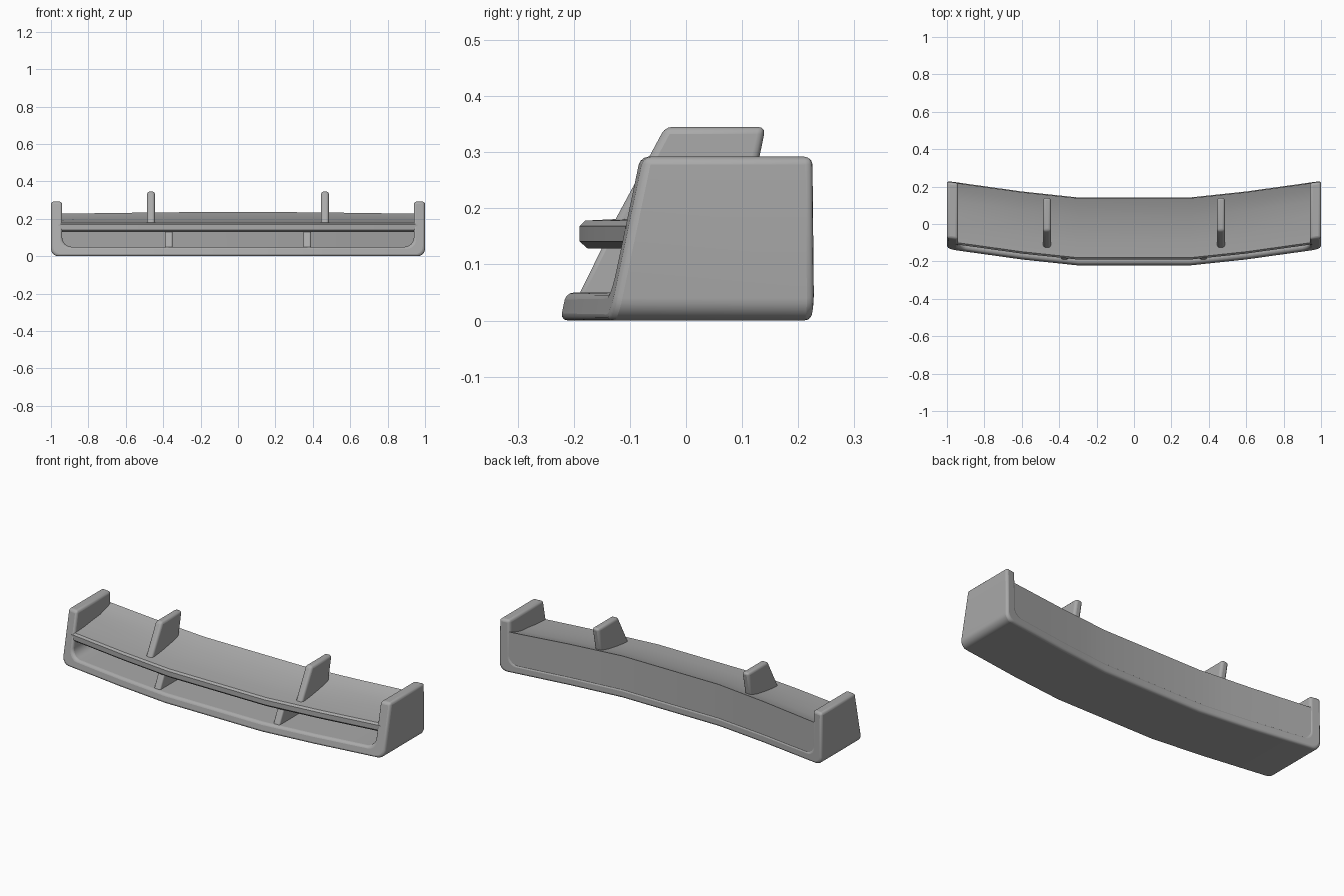
import bpy, bmesh, math
from mathutils import Vector

cube = bpy.data.objects.get("Cube")
if cube:
    bpy.data.objects.remove(cube)

grey = bpy.data.materials.new("plain grey")
grey.use_nodes = True
grey.diffuse_color = (0.4, 0.4, 0.4, 1)
bsdf = grey.node_tree.nodes["Principled BSDF"]
bsdf.inputs["Base Color"].default_value = grey.diffuse_color
bsdf.inputs["Roughness"].default_value = 0.6


def sweep_back(x):
    """How far the bowed plan has moved rearward at x."""
    stops = [(0, 0), (0.3, 0), (0.6, 0.032), (0.8, 0.06), (1, 0.088)]
    for (x0, y0), (x1, y1) in zip(stops, stops[1:]):
        if abs(x) <= x1:
            return y0 + (y1 - y0) * (abs(x) - x0) / (x1 - x0)
    return stops[-1][1]


def loft(name, rings, bevel, segments=3):
    """Skin a list of equal closed rings, cap both ends, round the edges."""
    bm = bmesh.new()
    loops = [[bm.verts.new(p) for p in ring] for ring in rings]
    n = len(loops[0])
    for a, b in zip(loops, loops[1:]):
        for i in range(n):
            j = (i + 1) % n
            bm.faces.new((a[i], a[j], b[j], b[i]))
    bm.faces.new(loops[0])
    bm.faces.new(loops[-1])
    bmesh.ops.recalc_face_normals(bm, faces=bm.faces)
    mesh = bpy.data.meshes.new(name)
    bm.to_mesh(mesh)
    bm.free()
    mesh.materials.append(grey)
    obj = bpy.data.objects.new(name, mesh)
    bpy.context.collection.objects.link(obj)
    bpy.ops.object.select_all(action='DESELECT')
    obj.select_set(True)
    bpy.context.view_layer.objects.active = obj
    if bevel:
        mod = obj.modifiers.new("rounded edges", 'BEVEL')
        mod.width = bevel
        mod.segments = segments
        mod.limit_method = 'ANGLE'
        mod.angle_limit = math.radians(40)
    bpy.ops.object.shade_smooth_by_angle(angle=math.radians(35))
    return obj


def fin(name, x, width, outline, bevel):
    """Upright plate with a side outline, centred on x."""
    return loft(name, [[(x + s * width / 2, y, z) for y, z in outline] for s in (-1, 1)], bevel)


# Tray: floor and both end plates in one U, as paired outer and inner points
def arc(cx, cz, r, t):
    return Vector((cx + r * math.cos(t), cz - r * math.sin(t)))


half = [(Vector((1, 0.292)), Vector((0.94, 0.292)))]
for k in range(7):
    t = k / 6 * math.pi / 2
    half.append((arc(0.96, 0.04, 0.04, t), arc(0.89, 0.1, 0.05, t)))
half += [(Vector((x, 0)), Vector((x, 0.05))) for x in (0.8, 0.6, 0.45, 0.3)]
flip = lambda v: Vector((-v.x, v.y))
pairs = half + [(flip(a), flip(b)) for a, b in reversed(half)]


def front(p):
    return (p.x, -0.224 + sweep_back(p.x) + 0.21 * p.y, p.y)


def back(p):
    return (p.x, 0.142 + sweep_back(p.x) - 0.01 * p.y, p.y)


loft("tray_with_end_plates", [[front(a), back(a), back(b), front(b)] for a, b in pairs], 0.014)

# Upper blade running down into the rear wall
section = [(-0.175, 0.128), (-0.19, 0.141), (-0.19, 0.168), (-0.18, 0.178),
           (-0.1, 0.182), (-0.03, 0.191), (0.04, 0.205), (0.1, 0.221), (0.138, 0.235),
           (0.138, 0.03), (0.1, 0.03), (0.09, 0.135), (0.0, 0.13)]
stations = (-0.96, -0.8, -0.6, -0.45, -0.3, 0.3, 0.45, 0.6, 0.8, 0.96)
loft("upper_blade_and_rear_wall",
     [[(x, y + sweep_back(x), z - (0.1 * sweep_back(x) if z > 0.2 else 0)) for y, z in section]
      for x in stations], 0)

# Fins above the blade and short struts below it
fin_outline = [(-0.142, 0.15), (-0.037, 0.345), (0.142, 0.345), (0.112, 0.2)]
strut_outline = [(-0.196, 0.035), (-0.142, 0.145), (0.0, 0.145), (0.0, 0.035)]
for side, s in (("left", 1), ("right", -1)):
    fin(side + "_upper_fin", s * 0.465, 0.042, fin_outline, 0.013)
    fin(side + "_lower_strut", s * 0.37, 0.04, strut_outline, 0.008)
